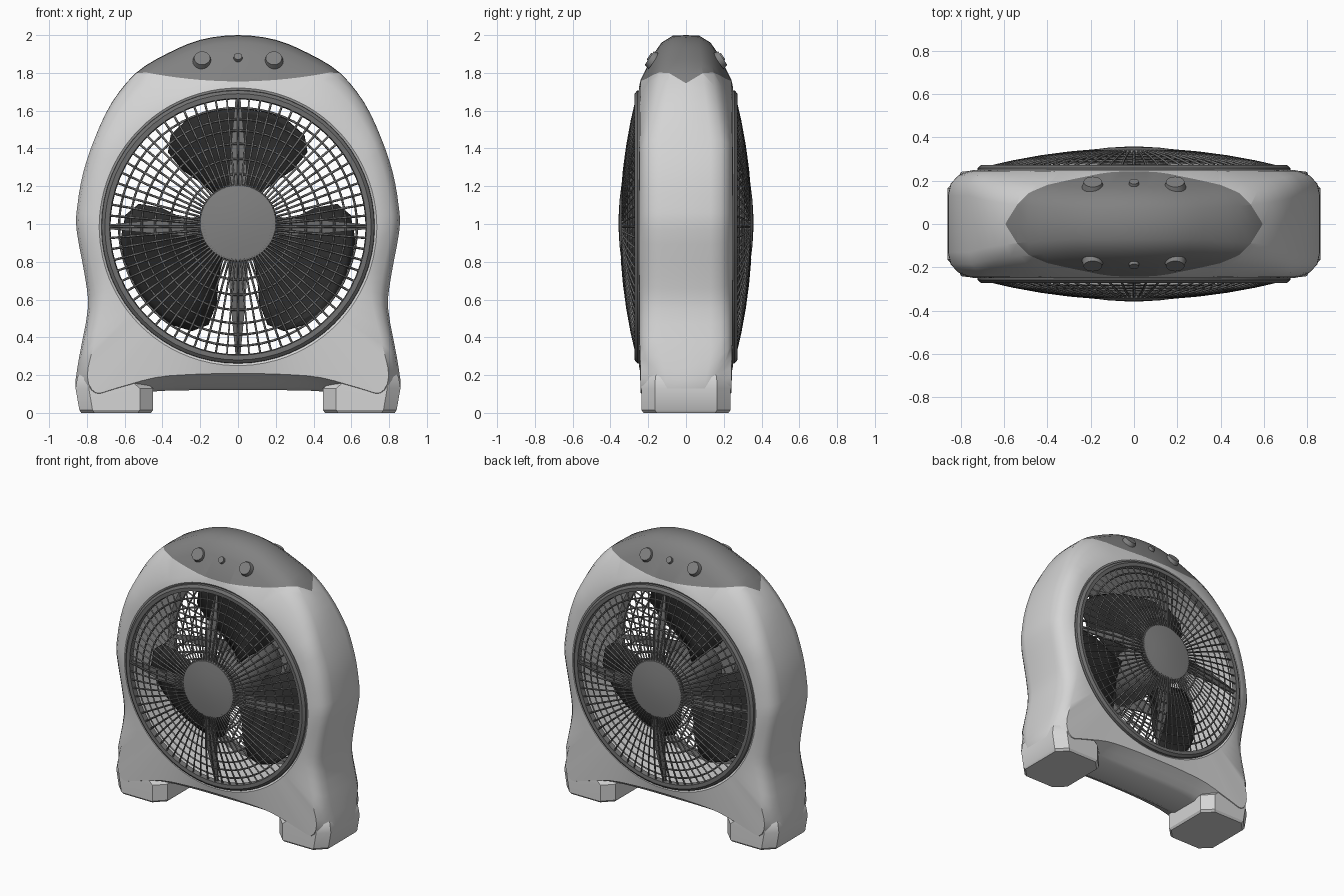
import bpy, bmesh, math
from mathutils import Vector, Matrix

if "Cube" in bpy.data.objects:
    bpy.data.objects.remove(bpy.data.objects["Cube"])

CZ = 0.985          # centre height of the fan opening


def material(name, v):
    m = bpy.data.materials.new(name)
    m.diffuse_color = (v, v, v, 1)
    m.use_nodes = True
    m.node_tree.nodes["Principled BSDF"].inputs["Base Color"].default_value = m.diffuse_color
    return m


BODY = material("light grey plastic", 0.66)
CAP = material("mid grey panel", 0.22)
GRILLE = material("grille grey", 0.16)
BLADE = material("black blades", 0.025)


def finish(name, bm, mats, angle=35):
    bmesh.ops.recalc_face_normals(bm, faces=bm.faces[:])
    me = bpy.data.meshes.new(name)
    bm.to_mesh(me)
    bm.free()
    for m in mats:
        me.materials.append(m)
    ob = bpy.data.objects.new(name, me)
    bpy.context.collection.objects.link(ob)
    bpy.ops.object.select_all(action='DESELECT')
    ob.select_set(True)
    bpy.context.view_layer.objects.active = ob
    bpy.ops.object.shade_smooth_by_angle(angle=math.radians(angle))
    return ob


def loft(bm, rings, close_rows=False, caps=False):
    rows = [[bm.verts.new(p) for p in r] for r in rings]
    n = len(rows[0])
    for i in range(len(rows) if close_rows else len(rows) - 1):
        a, b = rows[i], rows[(i + 1) % len(rows)]
        for j in range(n):
            bm.faces.new((a[j], a[(j + 1) % n], b[(j + 1) % n], b[j]))
    if caps:
        bm.faces.new(rows[0])
        bm.faces.new(rows[-1])


def spin(name, profile, mat, cz=CZ, n=64, closed=False, caps=False):
    """Revolve (radius, y) points around the fan axis."""
    bm = bmesh.new()
    loft(bm, [[(r * math.cos(2 * math.pi * k / n), y, cz + r * math.sin(2 * math.pi * k / n))
               for k in range(n)] for r, y in profile], closed, caps)
    return finish(name, bm, [mat])


def smooth_loop(pts, k=3):
    out, n = [], len(pts)
    for i in range(n):
        a, b, c, d = (Vector(pts[(i + j) % n]) for j in (-1, 0, 1, 2))
        for s in range(k):
            t = s / k
            out.append(0.5 * (2 * b + (c - a) * t + (2 * a - 5 * b + 4 * c - d) * t * t
                              + (3 * b - a - 3 * c + d) * t ** 3))
    return out


# Housing: outline swept round the opening, with the edge section blended by height
half = [(0, .12), (.25, .12), (.48, .11), (.7, .06), (.81, .04), (.86, .13), (.84, .3),
        (.795, .55), (.81, .72), (.855, .97), (.85, 1.1), (.82, 1.27), (.76, 1.45),
        (.67, 1.64), (.54, 1.8), (.38, 1.9), (.2, 1.975), (0, 2.0)]
outline = smooth_loop(half + [(-x, z) for x, z in half[-2:0:-1]])
SIDE = [(0, 0), (0, .13), (.012, .185), (.045, .222), (.1, .245)]
TOP = [(0, 0), (.003, .07), (.04, .13), (.1, .172), (.235, .24)]
BOTTOM = [(0, 0), (0, .1), (.02, .14), (.05, .18), (.088, .24)]


def section(p):
    wt = min(1, max(0, (p.y - 1.45) / .5))
    wb = min(1, max(0, (.3 - p.y) / .15))
    d = (p - Vector((0, CZ))).normalized()
    rows = []
    for s, t, b in zip(SIDE, TOP, BOTTOM):
        inset, y = (s[i] * (1 - wt - wb) + t[i] * wt + b[i] * wb for i in (0, 1))
        rows.append((p - d * inset, y))
    rows.append((Vector((0, CZ)) + d * .735, .25))
    rows.append((Vector((0, CZ)) + d * .715, .235))
    full = [(q, -y) for q, y in rows[::-1]] + rows[1:]
    return [(q.x, y, q.y) for q, y in full]


bm = bmesh.new()
loft(bm, [section(p) for p in outline], close_rows=True)


def dip(v):
    """Curved lower edge of the darker top panel."""
    f = .05 * min(1, abs(v.x) / .5) ** 2
    if abs(v.x) > .45:
        f -= .06 * max(0, 1 - abs(v.y) / .1)
    return f


shift = {v: dip(v.co) for v in bm.verts}
for v, f in shift.items():
    v.co.z -= f
bmesh.ops.bisect_plane(bm, geom=bm.verts[:] + bm.edges[:] + bm.faces[:],
                       plane_co=(0, 0, 1.755), plane_no=(0, 0, 1))
for f in bm.faces:
    f.material_index = 1 if f.calc_center_median().z > 1.755 else 0
for v in bm.verts:
    v.co.z += shift[v] if v in shift else dip(v.co)
finish("housing", bm, [BODY, CAP])

# Feet: chamfered blocks that taper into the housing
for side, sx in (("left", -1), ("right", 1)):
    bm = bmesh.new()
    rings = []
    for z, x0, x1, y in ((0, .46, .83, .225), (.015, .45, .84, .235), (.13, .45, .86, .235),
                         (.19, .52, .85, .232), (.27, .64, .8, .2)):
        cx, cy = .07, .07
        q = [(x0, y - cy), (x0 + cx, y), (x1 - cx, y), (x1, y - cy)]
        q += [(a, -b) for a, b in q[::-1]]
        rings.append([(sx * a, b, z) for a, b in q])
    loft(bm, rings, caps=True)
    finish(side + "_foot", bm, [BODY], 30)


# Grille bars as thin square-section curves
def dome(r):
    return .255 + .09 * (1 - (r / .7) ** 2)


def bars(name, paths, thick):
    cu = bpy.data.curves.new(name, 'CURVE')
    cu.dimensions = '3D'
    cu.bevel_depth = thick
    cu.bevel_resolution = 0
    for pts, cyc in paths:
        sp = cu.splines.new('POLY')
        sp.points.add(len(pts) - 1)
        for p, c in zip(sp.points, pts):
            p.co = (*c, 1)
        sp.use_cyclic_u = cyc
    cu.materials.append(GRILLE)
    ob = bpy.data.objects.new(name, cu)
    bpy.context.collection.objects.link(ob)
    bpy.ops.object.select_all(action='DESELECT')
    ob.select_set(True)
    bpy.context.view_layer.objects.active = ob
    bpy.ops.object.convert(target='MESH')


def polar(r, a, y):
    return (r * math.cos(a), y, CZ + r * math.sin(a))


for side, s in (("front", -1), ("back", 1)):
    paths = []
    for k in range(72):
        a = 2 * math.pi * k / 72
        paths.append(([polar(r, a, s * dome(r)) for r in (.17, .3, .43, .56, .69)], False))
    for r in (.28, .36, .44, .51, .57, .63):
        paths.append(([polar(r, 2 * math.pi * k / 64, s * (dome(r) - .006))
                       for k in range(64)], True))
    bars(side + "_grille", paths, .006)
    # Grille rim
    spin(side + "_grille_rim", [(.725, s * .225), (.722, s * .258), (.705, s * .272),
                                (.68, s * .27), (.675, s * .235)], GRILLE, closed=True)
    # Hub cap
    spin(side + "_hub_cap", [(.19, s * .29), (.207, s * .325), (.2, s * .342), (.12, s * .352),
                             (.03, s * .357)], CAP, cz=1.005, n=40, caps=True)
    # Tapered support spokes behind the grille
    bm = bmesh.new()
    for k in range(4):
        a = k * math.pi / 2
        t = Vector((-math.sin(a), 0, math.cos(a)))
        rings = []
        for r, w in ((.17, .055), (.45, .035), (.69, .012)):
            c = Vector(polar(r, a, s * (dome(r) - .016)))
            e = Vector((0, .006, 0))
            rings.append([c - t * w - e, c + t * w - e, c + t * w + e, c - t * w + e])
        loft(bm, rings, caps=True)
    finish(side + "_support_spokes", bm, [GRILLE])

    # Control knobs on the sloping top panel
    bm = bmesh.new()
    normal = Vector((0, s * .83, .56))
    rot = normal.to_track_quat('Z', 'Y').to_matrix().to_4x4()
    for x, r, z, y in ((-.19, .05, 1.87, .182), (0, .025, 1.88, .184), (.19, .05, 1.87, .182)):
        bmesh.ops.create_cone(bm, cap_ends=True, segments=20, radius1=r, radius2=r * .85,
                              depth=.03, matrix=Matrix.Translation((x, s * y, z)) @ rot)
    finish(side + "_knobs", bm, [CAP])

# Motor and blade hub
spin("motor", [(.15, -.2), (.17, -.17), (.17, .26), (.15, .29)], GRILLE, n=32, caps=True)

# Three broad twisted blades
bm = bmesh.new()
for k in range(3):
    mid = math.radians(90 + 120 * k)
    grid = []
    for r, w in ((.15, 30), (.28, 38), (.42, 44), (.54, 43), (.6, 36), (.625, 24)):
        grid.append([bm.verts.new(polar(r, mid + math.radians(w) * u, -.02 + .09 * u))
                     for u in (-1, -.6, -.2, .2, .6, 1)])
    for a, b in zip(grid, grid[1:]):
        for j in range(5):
            bm.faces.new((a[j], a[j + 1], b[j + 1], b[j]))
blades = finish("fan_blades", bm, [BLADE])
sol = blades.modifiers.new("thickness", 'SOLIDIFY')
sol.thickness = .012
